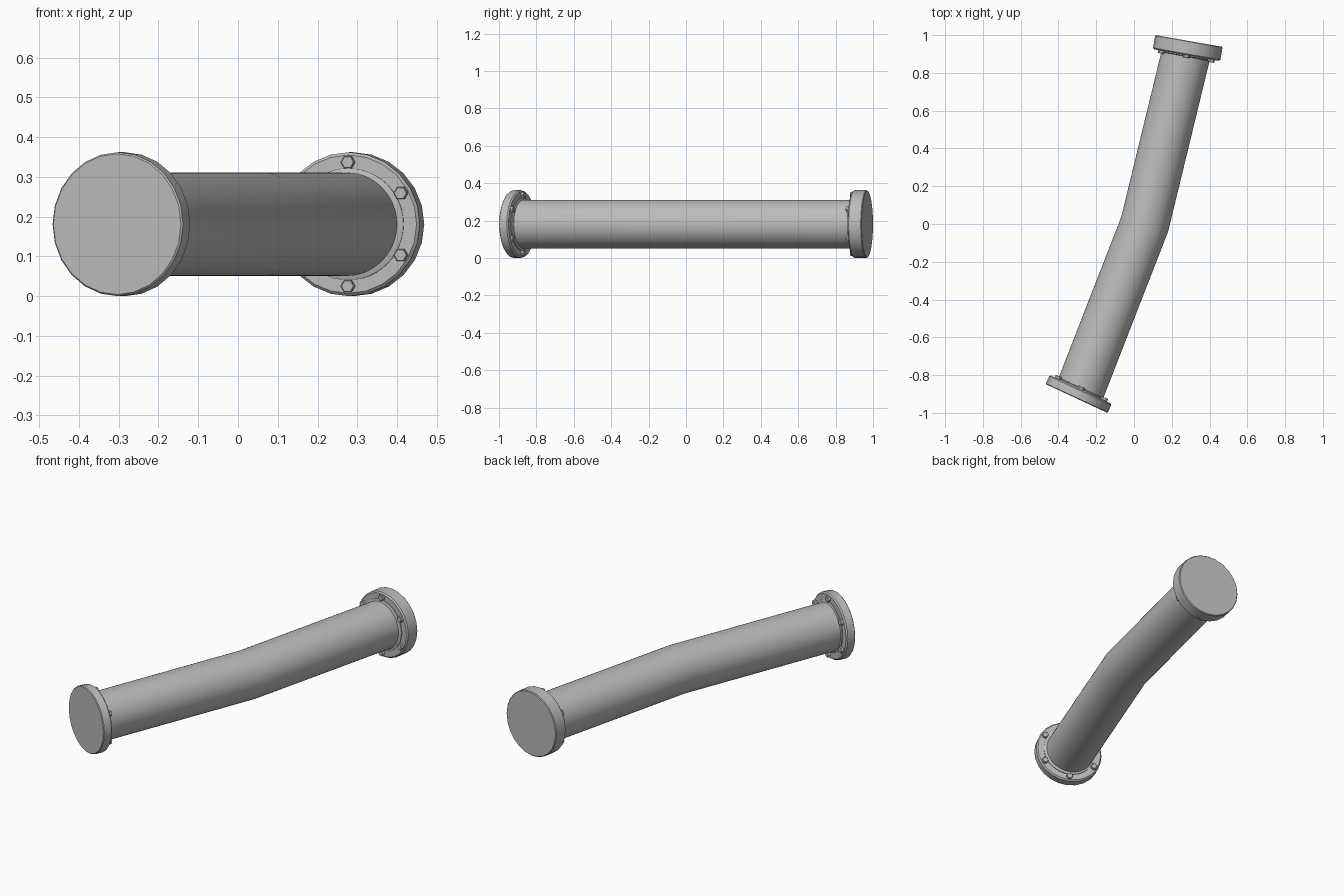
import bpy
import bmesh
from math import radians, pi, cos, sin
from mathutils import Matrix, Vector

cube = bpy.data.objects.get("Cube")
if cube:
    bpy.data.objects.remove(cube, do_unlink=True)

# One plain grey for the whole pipe
steel = bpy.data.materials.new("grey steel")
steel.use_nodes = True
GREY = (0.5, 0.5, 0.5, 1)
steel.diffuse_color = GREY
steel.node_tree.nodes["Principled BSDF"].inputs["Base Color"].default_value = GREY

AXIS_Z = 0.181
PIPE_R, FLANGE_R, COLLAR_R, BOLT_CIRCLE = 0.13, 0.181, 0.141, 0.156


def finish(name, bm, angle=35):
    bmesh.ops.recalc_face_normals(bm, faces=bm.faces)
    mesh = bpy.data.meshes.new(name)
    bm.to_mesh(mesh)
    bm.free()
    mesh.materials.append(steel)
    obj = bpy.data.objects.new(name, mesh)
    bpy.context.collection.objects.link(obj)
    bpy.ops.object.select_all(action="DESELECT")
    obj.select_set(True)
    bpy.context.view_layer.objects.active = obj
    bpy.ops.object.shade_smooth_by_angle(angle=radians(angle))
    return obj


def loft(name, rings, frames, sides, angle=35):
    """Skin circles of the given radii and capped ends, each in its own frame."""
    bm = bmesh.new()
    loops = []
    for radius, frame in zip(rings, frames):
        turns = [2 * pi * i / sides for i in range(sides)]
        loops.append([bm.verts.new(frame @ Vector((radius * cos(a), radius * sin(a), 0)))
                      for a in turns])
    for low, high in zip(loops, loops[1:]):
        for i in range(sides):
            j = (i + 1) % sides
            bm.faces.new((low[i], low[j], high[j], high[i]))
    bm.faces.new(loops[0])
    bm.faces.new(loops[-1])
    return finish(name, bm, angle)


def lathe(name, profile, frame, sides, angle=35):
    """Turn (radius, height) steps around the local z axis of a frame."""
    frames = [frame @ Matrix.Translation((0, 0, h)) for r, h in profile]
    return loft(name, [r for r, h in profile], frames, sides, angle)


def frame_at(x, y, heading):
    """Local z points along a heading measured from +y toward +x, local y is up."""
    along = Vector((sin(radians(heading)), cos(radians(heading)), 0))
    up = Vector((0, 0, 1))
    side = up.cross(along)
    turn = Matrix((side, up, along)).transposed().to_4x4()
    return Matrix.Translation((x, y, AXIS_Z)) @ turn


# Frames on the outer face of each flange, local z pointing into the pipe
front = frame_at(-0.304, -0.924, 25)
back = frame_at(0.291, 0.969, 190)
bend = frame_at(0.057, 0.0, 17.5)
back_along = frame_at(0.291, 0.969, 10)

# Pipe with a single soft bend
loft("bent_pipe", [PIPE_R] * 3,
     [front @ Matrix.Translation((0, 0, 0.02)), bend,
      back_along @ Matrix.Translation((0, 0, -0.02))], 48, 40)

# Flange, collar and bolts at each end
for end, frame, thick in (("front", front, 0.053), ("back", back, 0.076)):
    edge = 0.007
    lathe(end + "_flange",
          [(FLANGE_R - 0.004, 0), (FLANGE_R, 0.004), (FLANGE_R, thick - edge),
           (FLANGE_R - edge, thick)], frame, 24)
    lathe(end + "_collar",
          [(COLLAR_R, thick - 0.01), (COLLAR_R, thick + 0.004),
           (PIPE_R - 0.004, thick + 0.01)], frame, 48)
    for i in range(6):
        a = pi / 2 + i * pi / 3
        spot = frame @ Matrix.Translation((BOLT_CIRCLE * cos(a), BOLT_CIRCLE * sin(a), thick))
        lathe(f"{end}_bolt_{i + 1}",
              [(0.0175, -0.01), (0.0175, 0.013), (0.015, 0.015)], spot, 6, 20)
